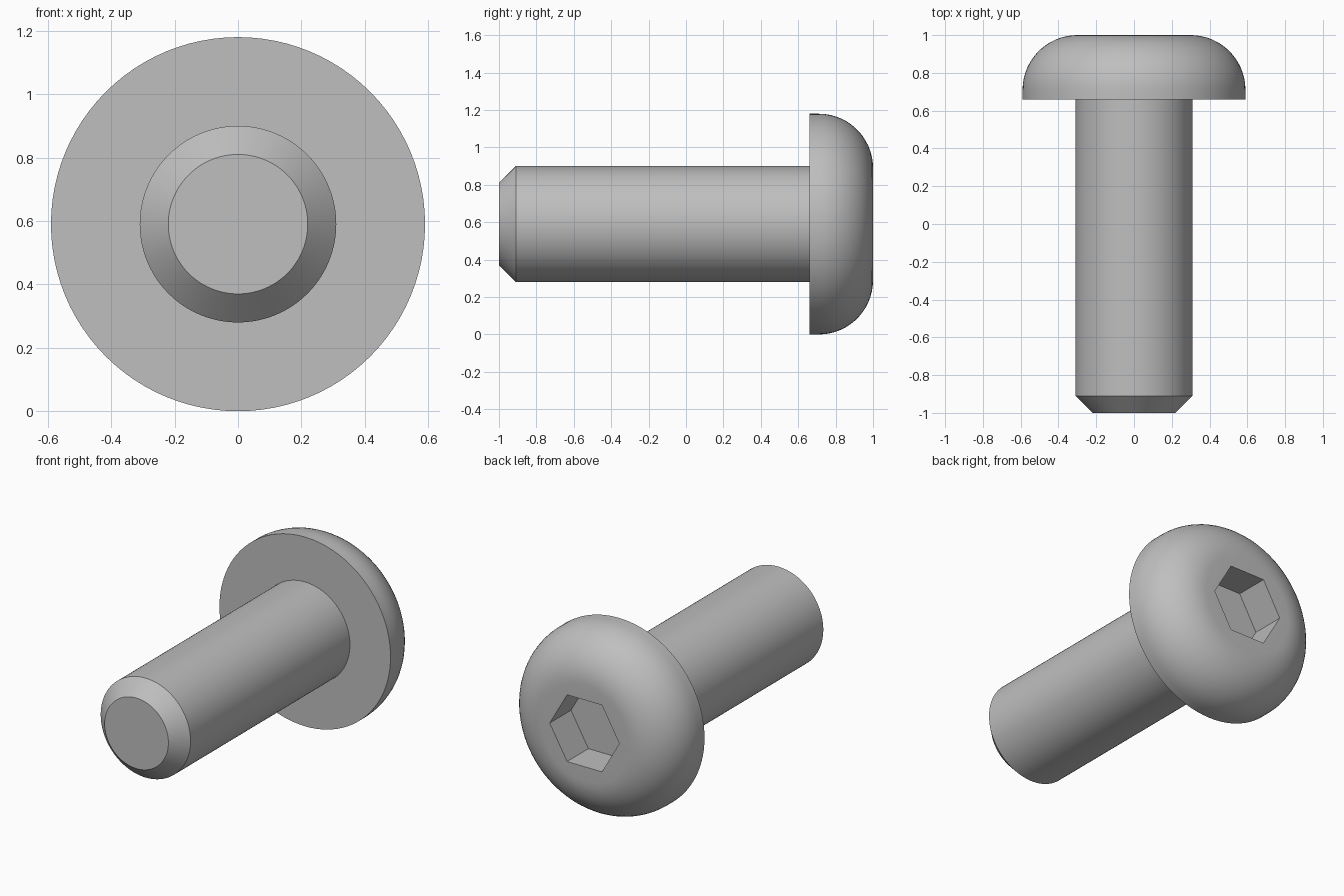
import bpy
import bmesh
from math import sin, cos, radians, tau
from mathutils import Matrix

if "Cube" in bpy.data.objects:
    bpy.data.objects.remove(bpy.data.objects["Cube"])

SEGMENTS = 96
HEAD_R, SHAFT_R, TIP_R = 0.59, 0.31, 0.22
AXIS_Z = HEAD_R

steel = bpy.data.materials.new("steel_grey")
steel.use_nodes = True
steel.diffuse_color = (0.52, 0.52, 0.52, 1)
steel.node_tree.nodes["Principled BSDF"].inputs["Base Color"].default_value = (0.52, 0.52, 0.52, 1)


def lathe(name, profile, segments=SEGMENTS):
    """Closed solid turned about the bolt axis from (radius, y) pairs."""
    bm = bmesh.new()
    rings = []
    for r, y in profile:
        angles = [tau * i / segments for i in range(segments)]
        rings.append([bm.verts.new((r * cos(a), y, AXIS_Z + r * sin(a))) for a in angles])
    for a, b in zip(rings, rings[1:]):
        for i in range(segments):
            j = (i + 1) % segments
            bm.faces.new((a[i], a[j], b[j], b[i]))
    bm.faces.new(rings[0])
    bm.faces.new(rings[-1])
    bmesh.ops.recalc_face_normals(bm, faces=bm.faces)
    mesh = bpy.data.meshes.new(name)
    bm.to_mesh(mesh)
    bm.free()
    mesh.materials.append(steel)
    obj = bpy.data.objects.new(name, mesh)
    bpy.context.collection.objects.link(obj)
    return obj


def activate(obj):
    bpy.ops.object.select_all(action="DESELECT")
    obj.select_set(True)
    bpy.context.view_layer.objects.active = obj


# Shaft with a chamfered tip, its far end buried in the head
shaft = lathe("shaft", [(TIP_R, -1), (SHAFT_R, -0.91), (SHAFT_R, 0.69)])

# Button head: flat underside, short rim, quarter-round crown, flat top
ROUND = 0.29
crown = [(HEAD_R - ROUND + ROUND * cos(radians(a)), 1 - ROUND + ROUND * sin(radians(a)))
         for a in range(0, 91, 6)]
head = lathe("button_head", [(HEAD_R, 0.66)] + crown)

# Hexagonal key socket with corners to the left and right
cutter = lathe("socket_cutter", [(0.24, 0.79), (0.24, 1.1)], 6)
cutter.hide_render = True
cut = head.modifiers.new("socket", "BOOLEAN")
cut.operation = "DIFFERENCE"
cut.solver = "EXACT"
cut.object = cutter
activate(head)
bpy.ops.object.modifier_apply(modifier=cut.name)
bpy.data.objects.remove(cutter)

# Smooth the round surfaces, keep the machined edges crisp
for obj in (shaft, head):
    activate(obj)
    bpy.ops.object.shade_smooth_by_angle(angle=radians(30))
